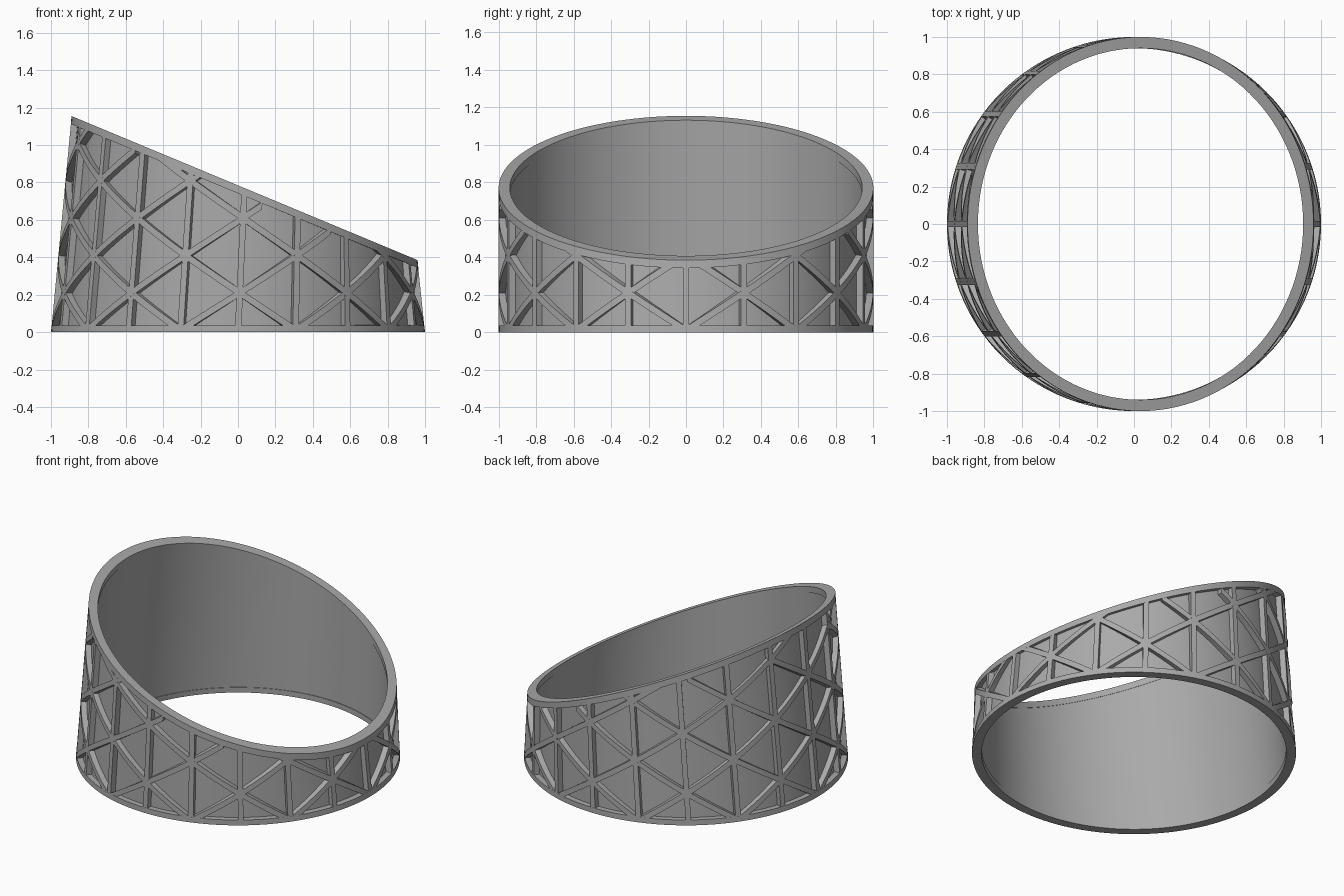
import bpy, bmesh, math

if "Cube" in bpy.data.objects:
    bpy.data.objects.remove(bpy.data.objects["Cube"])

BAYS, SUB = 20, 6              # lattice bays around the ring, facets per bay
SEG = BAYS * SUB
BAY = 2 * math.pi / BAYS
RISE = 0.2                     # diagonal rise per bay
HALF = 0.017                   # half strut width
R_IN, R_WALL_IN, R_WALL = 0.94, 0.944, 0.963

grey = bpy.data.materials.new("warm_grey")
grey.diffuse_color = (0.40, 0.40, 0.40, 1)
grey.use_nodes = True
grey.node_tree.nodes["Principled BSDF"].inputs["Base Color"].default_value = grey.diffuse_color


def top_z(a):
    return 0.77 - 0.385 * math.cos(a)


def place(a, t, r):
    """Point on the sleeve between the flat base circle and the tilted top circle."""
    c, s = r * math.cos(a), r * math.sin(a)
    return ((1 - t) * c + t * (0.035 + 0.925 * c), s, t * (0.77 - 0.385 * c))


def finish(name, bm):
    bmesh.ops.remove_doubles(bm, verts=bm.verts, dist=1e-5)
    bmesh.ops.recalc_face_normals(bm, faces=bm.faces)
    me = bpy.data.meshes.new(name)
    bm.to_mesh(me)
    bm.free()
    me.materials.append(grey)
    ob = bpy.data.objects.new(name, me)
    bpy.context.collection.objects.link(ob)
    bpy.ops.object.select_all(action='DESELECT')
    ob.select_set(True)
    bpy.context.view_layer.objects.active = ob
    bpy.ops.object.shade_smooth_by_angle(angle=math.radians(30))


def ring(name, r0, r1, low, high):
    """Closed band of rectangular section; low and high give t at each angle."""
    bm = bmesh.new()
    loops = []
    for i in range(SEG):
        a = 2 * math.pi * i / SEG
        loops.append([bm.verts.new(place(a, t, r)) for t, r in
                      ((low(a), r0), (low(a), r1), (high(a), r1), (high(a), r0))])
    for i in range(SEG):
        p, q = loops[i], loops[(i + 1) % SEG]
        for k in range(4):
            m = (k + 1) % 4
            bm.faces.new((p[k], q[k], q[m], p[m]))
    finish(name, bm)


def strip(bm, pairs):
    """Curved bar from pairs of (angle, height) edge points, trimmed under the top rim."""
    rows = []
    for pair in pairs:
        row = []
        for r in (R_WALL - 0.008, 0.9995):
            for a, z in pair:
                t = min(max(z / top_z(a), 0.005), 1 - 0.02 / top_z(a))
                row.append(bm.verts.new(place(a, t, r)))
        rows.append(row)
    order = (0, 1, 3, 2)
    for p, q in zip(rows, rows[1:]):
        for k in range(4):
            i, j = order[k], order[(k + 1) % 4]
            bm.faces.new((p[i], q[i], q[j], p[j]))
    for row in (rows[0], rows[-1]):
        bm.faces.new([row[i] for i in order])


# Solid rims and the thin wall behind the lattice
ring("base_rim", R_IN, 1.0, lambda a: 0, lambda a: 0.036 / top_z(a))
ring("top_rim", R_IN, 1.0, lambda a: 1 - 0.042 / top_z(a), lambda a: 1)
ring("inner_wall", R_WALL_IN, R_WALL,
     lambda a: 0.02 / top_z(a), lambda a: 1 - 0.02 / top_z(a))

# Upright struts
bm = bmesh.new()
for k in range(BAYS):
    a, h = k * BAY, top_z(k * BAY)
    strip(bm, [((a - HALF, z), (a + HALF, z)) for z in (0.01, h / 2, h)])
finish("upright_struts", bm)

# Diagonal struts crossing at staggered nodes
bm = bmesh.new()
dz = HALF * math.hypot(1, RISE / BAY)      # vertical half width of a sloping bar
for k in range(BAYS):
    for n in range(7):
        for d in (1, -1):
            if (n + k) % 2:
                z0, z1 = n * RISE + 0.01, (n + d) * RISE + 0.01
            else:
                continue
            # shift so that even uprights carry nodes at the base
            z0, z1 = z0 - RISE, z1 - RISE
            pts = []
            for i in range(SUB + 1):
                f = i / SUB
                a, z = (k + f) * BAY, z0 + f * (z1 - z0)
                if -dz < z < top_z(a) - 0.02 + dz:
                    pts.append(((a, z - dz), (a, z + dz)))
            if len(pts) > 1:
                strip(bm, pts)
finish("diagonal_struts", bm)
